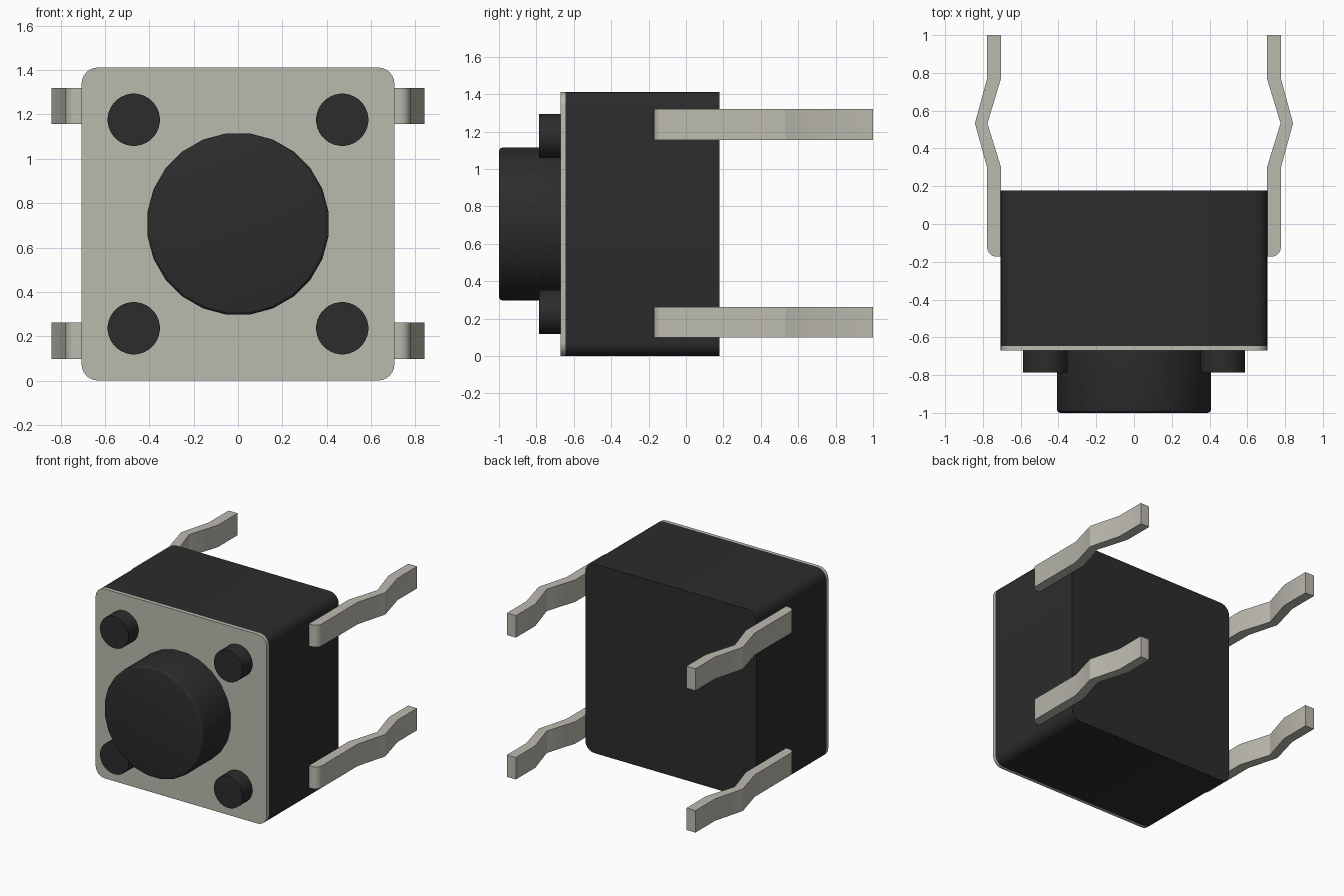
import bpy, bmesh
from math import sin, cos, pi

if "Cube" in bpy.data.objects:
    bpy.data.objects.remove(bpy.data.objects["Cube"])


def material(name, rgb):
    m = bpy.data.materials.new(name)
    m.diffuse_color = (*rgb, 1)
    m.use_nodes = True
    m.node_tree.nodes["Principled BSDF"].inputs["Base Color"].default_value = m.diffuse_color
    return m


BLACK = material("black_plastic", (0.025, 0.025, 0.025))
METAL = material("tinned_metal", (0.50, 0.49, 0.43))
MID = 0.706  # half width of the housing, also its centre height


def prism(name, profile, lo, hi, axis, mat, bevel=0.0):
    """Extrude a profile: axis 'y' takes (x, z) points, axis 'z' takes (x, y)."""
    def place(p, d):
        return (p[0], d, p[1]) if axis == 'y' else (p[0], p[1], d)
    bm = bmesh.new()
    base = bm.faces.new([bm.verts.new(place(p, hi)) for p in profile])
    ext = bmesh.ops.extrude_face_region(bm, geom=[base])
    top = [g for g in ext["geom"] if isinstance(g, bmesh.types.BMVert)]
    for v, p in zip(top, [v.co.copy() for v in top]):
        v.co = (p.x, lo, p.z) if axis == 'y' else (p.x, p.y, lo)
    if bevel:
        rim = [e for e in bm.edges if all(v in top for v in e.verts)]
        bmesh.ops.bevel(bm, geom=rim, offset=bevel, segments=3, profile=0.5,
                        affect='EDGES')
    bmesh.ops.recalc_face_normals(bm, faces=bm.faces)
    mesh = bpy.data.meshes.new(name)
    bm.to_mesh(mesh)
    bm.free()
    mesh.materials.append(mat)
    ob = bpy.data.objects.new(name, mesh)
    bpy.context.collection.objects.link(ob)
    bpy.ops.object.select_all(action='DESELECT')
    ob.select_set(True)
    bpy.context.view_layer.objects.active = ob
    bpy.ops.object.shade_smooth_by_angle(angle=pi / 9)
    return ob


def arc(cx, cy, r, a0, a1, n):
    return [(cx + r * cos(a0 + (a1 - a0) * i / n),
             cy + r * sin(a0 + (a1 - a0) * i / n)) for i in range(n + 1)]


def circle(cx, cy, r, n):
    return arc(cx, cy, r, pi / n, 2 * pi + pi / n, n)[:-1]


# Rounded square shared by housing and cover plate
square, R = [], 0.075
for k, (sx, sz) in enumerate([(1, 1), (-1, 1), (-1, -1), (1, -1)]):
    square += arc(sx * (MID - R), MID + sz * (MID - R), R,
                  k * pi / 2, (k + 1) * pi / 2, 6)

prism("housing", square, -0.645, 0.178, 'y', BLACK)
prism("cover_plate", square, -0.67, -0.645, 'y', METAL)

# Push button
prism("push_button", circle(0, MID, 0.412, 24), -1.0, -0.66, 'y', BLACK, 0.02)

# Corner pegs
for sx in (-1, 1):
    for sz in (-1, 1):
        prism("corner_peg", circle(sx * 0.47, MID + sz * 0.47, 0.118, 32),
              -0.787, -0.66, 'y', BLACK)

# Kinked terminal legs, rounded at the embedded end
leg = [(0.704, -0.173)] + arc(0.728, -0.123, 0.05, -pi / 2, 0, 5) + [
    (0.778, 0.30), (0.842, 0.533), (0.778, 0.77), (0.778, 1.0),
    (0.704, 1.0), (0.704, 0.77), (0.776, 0.533), (0.704, 0.30)]
for s in (-1, 1):
    for z in (0.18, 1.238):
        prism("terminal_leg", [(s * x, y) for x, y in leg],
              z - 0.082, z + 0.082, 'z', METAL)
